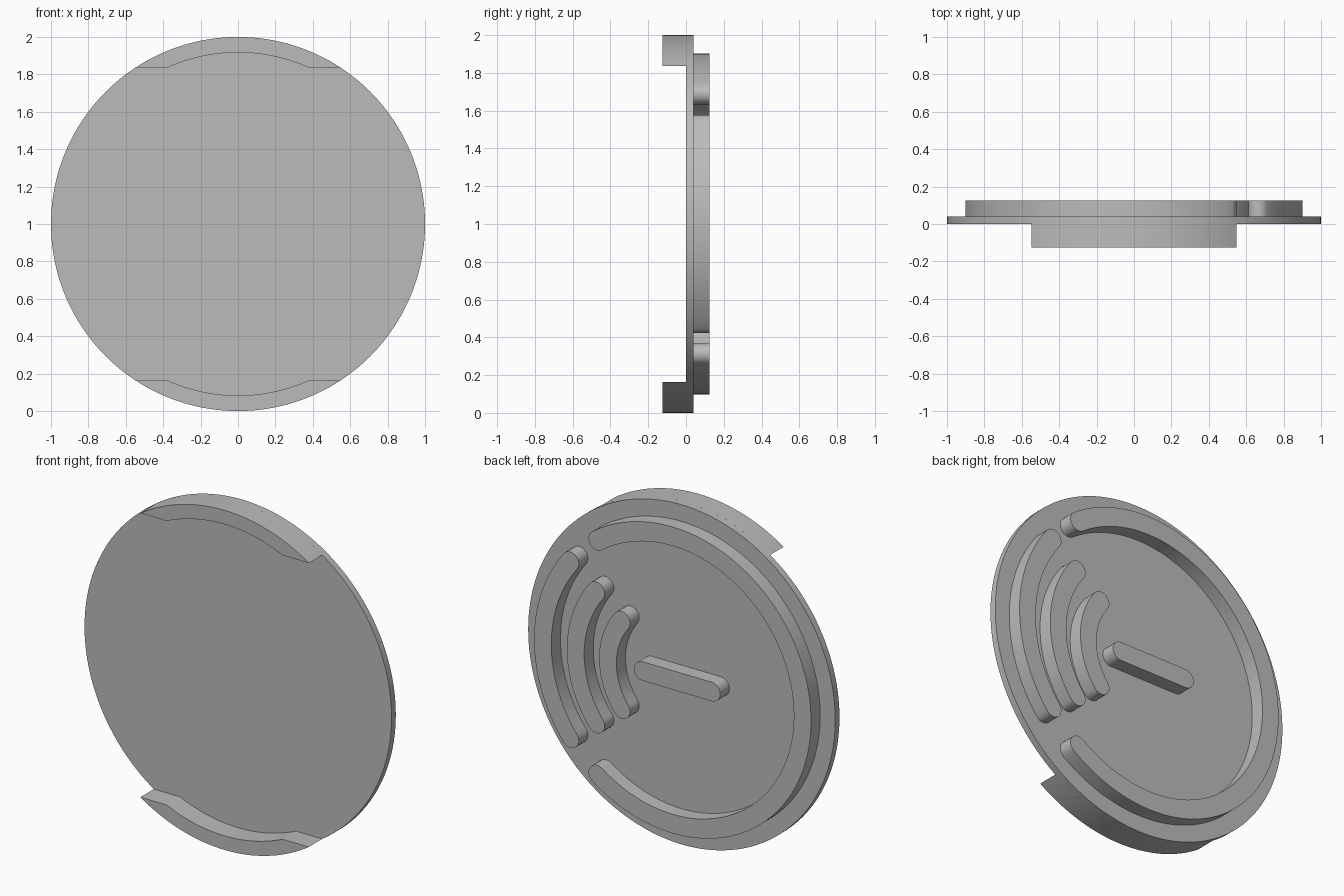
import bpy, bmesh
from math import sin, cos, pi, radians, sqrt, atan2

old = bpy.data.objects.get("Cube")
if old:
    bpy.data.objects.remove(old, do_unlink=True)

# Single plain grey
grey = bpy.data.materials.new("plain_grey")
grey.use_nodes = True
colour = (0.5, 0.5, 0.5, 1)
grey.diffuse_color = colour
grey.node_tree.nodes["Principled BSDF"].inputs["Base Color"].default_value = colour

FRONT, FACE, BACK, TOP = -0.125, 0.0, 0.04, 0.125   # depth levels along y
HALF = 0.056                                        # half width of the raised strokes


def arc(radius, start, end, steps, cx=0.0, cz=0.0):
    """Points on an arc in the x-z plane."""
    return [(cx + radius * cos(start + (end - start) * i / steps),
             cz + radius * sin(start + (end - start) * i / steps))
            for i in range(steps + 1)]


def prism(name, outline, y0, y1):
    """Extrude an x-z outline, centred on the disc axis, from y0 to y1."""
    bm = bmesh.new()
    face = bm.faces.new([bm.verts.new((x, y0, z + 1)) for x, z in outline])
    geom = bmesh.ops.extrude_face_region(bm, geom=[face], use_keep_orig=True)["geom"]
    for v in geom:
        if isinstance(v, bmesh.types.BMVert):
            v.co.y = y1
    bmesh.ops.recalc_face_normals(bm, faces=bm.faces)
    mesh = bpy.data.meshes.new(name)
    bm.to_mesh(mesh)
    bm.free()
    mesh.materials.append(grey)
    obj = bpy.data.objects.new(name, mesh)
    bpy.context.collection.objects.link(obj)
    bpy.ops.object.select_all(action="DESELECT")
    obj.select_set(True)
    bpy.context.view_layer.objects.active = obj
    bpy.ops.object.shade_smooth_by_angle(angle=radians(30))
    return obj


def curved_stroke(name, radius, start, end, steps):
    """Raised arc stroke with rounded ends."""
    outline = arc(radius + HALF, start, end, steps)
    outline += arc(HALF, end, end + pi, 12, radius * cos(end), radius * sin(end))[1:-1]
    outline += arc(radius - HALF, end, start, steps)
    outline += arc(HALF, start + pi, start + 2 * pi, 12,
                   radius * cos(start), radius * sin(start))[1:-1]
    prism(name, outline, BACK, TOP)


# Base plate
prism("disc", arc(1, 0, 2 * pi, 160)[:-1], FACE, BACK)

# Front lips: crescents with short flat shoulders, top and bottom
flat, inner = 0.836, 0.917
outer_end = atan2(flat, sqrt(1 - flat ** 2))
inner_end = atan2(flat, sqrt(inner ** 2 - flat ** 2))
lip = arc(1, outer_end, pi - outer_end, 40) + arc(inner, pi - inner_end, inner_end, 28)
for name, side in (("upper_lip", 1), ("lower_lip", -1)):
    prism(name, [(x, side * z) for x, z in lip], FRONT, FACE)

# Large open ring on the back
gap = radians(54.5)
curved_stroke("open_ring", 0.846, gap, 2 * pi - gap, 112)

# Three wave strokes inside the opening
spread = radians(38)
for name, radius in (("outer_wave", 0.846), ("middle_wave", 0.632), ("inner_wave", 0.422)):
    curved_stroke(name, radius, -spread, spread, 32)

# Rounded centre bar
bar = arc(HALF, -pi / 2, pi / 2, 12, 0.195) + arc(HALF, pi / 2, 3 * pi / 2, 12, -0.255)
prism("centre_bar", bar, BACK, TOP)
